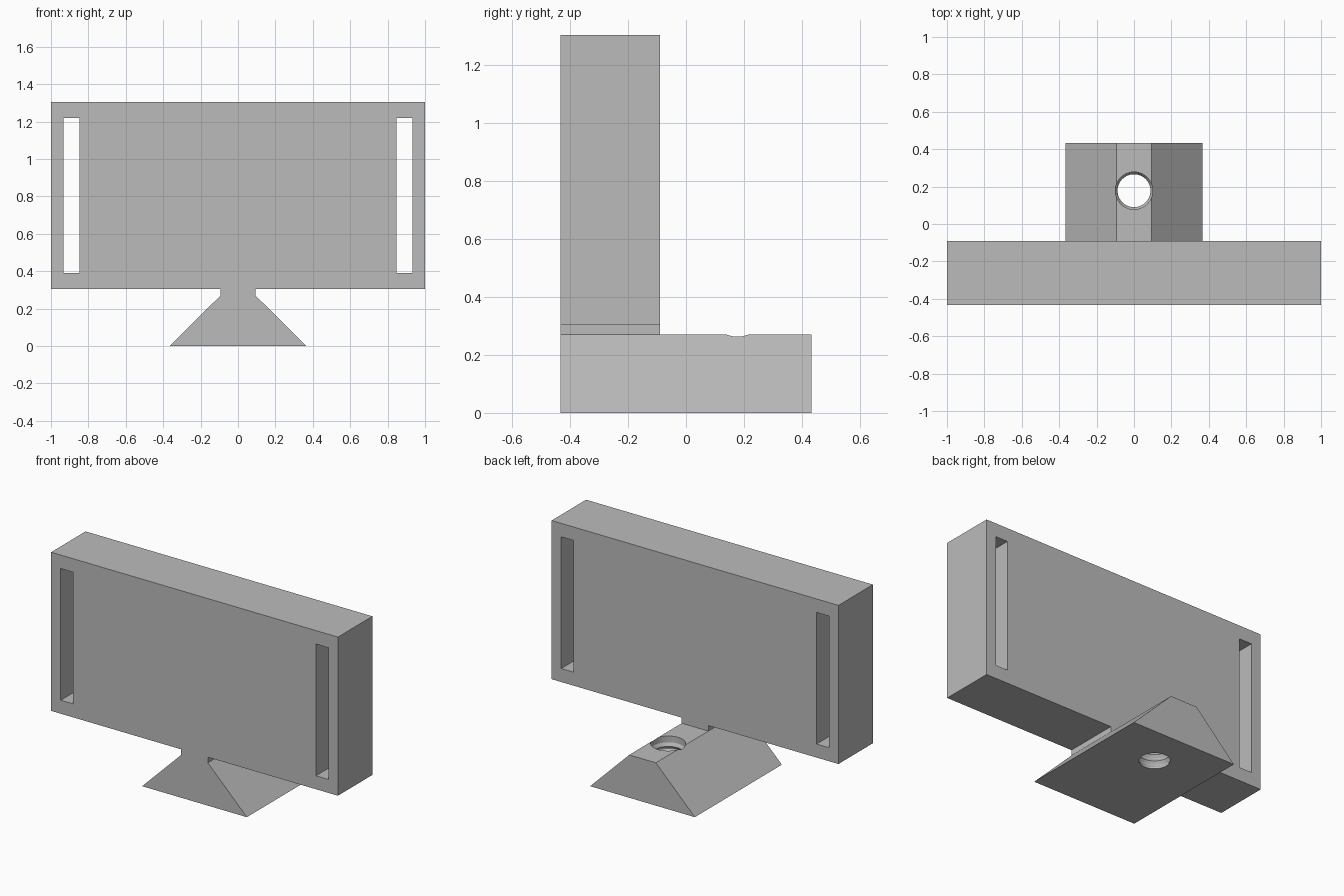
import bpy, bmesh, math

cube = bpy.data.objects.get("Cube")
if cube:
    bpy.data.objects.remove(cube, do_unlink=True)

FRONT, PANEL_BACK, BACK = -0.433, -0.09, 0.433
BASE_TOP, PANEL_LOW, PANEL_TOP = 0.27, 0.305, 1.305
BASE_HALF, NECK_HALF = 0.365, 0.093

grey = bpy.data.materials.new("light_grey")
grey.use_nodes = True
colour = (0.5, 0.5, 0.5, 1)
grey.diffuse_color = colour
grey.node_tree.nodes["Principled BSDF"].inputs["Base Color"].default_value = colour


def finish(bm, name):
    bmesh.ops.recalc_face_normals(bm, faces=bm.faces)
    mesh = bpy.data.meshes.new(name)
    bm.to_mesh(mesh)
    bm.free()
    mesh.materials.append(grey)
    obj = bpy.data.objects.new(name, mesh)
    bpy.context.collection.objects.link(obj)
    return obj


def extrude_profile(name, half, y0, y1):
    """Mirror a right-hand x-z outline and extrude it along y."""
    outline = half + [(-x, z) for x, z in reversed(half)]
    bm = bmesh.new()
    face = bm.faces.new([bm.verts.new((x, y0, z)) for x, z in outline])
    new = bmesh.ops.extrude_face_region(bm, geom=[face])["geom"]
    bmesh.ops.translate(bm, vec=(0, y1 - y0, 0),
                        verts=[v for v in new if isinstance(v, bmesh.types.BMVert)])
    return finish(bm, name)


def box(name, x0, x1, y0, y1, z0, z1):
    bm = bmesh.new()
    bmesh.ops.create_cube(bm, size=1)
    for v in bm.verts:
        v.co = (x1 if v.co.x > 0 else x0, y1 if v.co.y > 0 else y0, z1 if v.co.z > 0 else z0)
    return finish(bm, name)


def lathe(name, profile, y, sides=64):
    """Closed turned solid from a radius-height profile."""
    bm = bmesh.new()
    rings = [[bm.verts.new((r * math.cos(a), y + r * math.sin(a), z))
              for a in (math.tau * i / sides for i in range(sides))] for r, z in profile]
    for low, high in zip(rings, rings[1:]):
        for i in range(sides):
            j = (i + 1) % sides
            bm.faces.new((low[i], low[j], high[j], high[i]))
    bm.faces.new(rings[0])
    bm.faces.new(rings[-1])
    return finish(bm, name)


def combine(target, tool, operation):
    mod = target.modifiers.new(operation, 'BOOLEAN')
    mod.operation, mod.solver, mod.object = operation, 'EXACT', tool
    graph = bpy.context.evaluated_depsgraph_get()
    result = bpy.data.meshes.new_from_object(target.evaluated_get(graph))
    target.modifiers.clear()
    target.data = result
    bpy.data.objects.remove(tool, do_unlink=True)


# Upright panel, neck and the front part of the foot share one outline
foot = [(BASE_HALF, 0), (NECK_HALF, BASE_TOP)]
body = extrude_profile("panel_with_dovetail_foot",
                       foot + [(NECK_HALF, PANEL_LOW), (1, PANEL_LOW), (1, PANEL_TOP)],
                       FRONT, PANEL_BACK)

# Foot continues behind the panel
combine(body, extrude_profile("foot_tail", foot, PANEL_BACK, BACK), 'UNION')

# Tall strap slots near both ends
for side in (-1, 1):
    x0, x1 = sorted((side * 0.847, side * 0.933))
    combine(body, box("slot_cutter", x0, x1, -0.6, 0.1, 0.39, 1.22), 'DIFFERENCE')

# Screw hole: ridged below, plain and wider above
MINOR, MAJOR, PITCH = 0.088, 0.1, 0.04
profile = [(MINOR, -0.05), (MINOR, 0.01)]
for turn in range(5):
    z = 0.01 + turn * PITCH
    profile += [(MAJOR, z + 0.45 * PITCH), (MAJOR, z + 0.55 * PITCH), (MINOR, z + PITCH)]
profile += [(MAJOR, 0.23), (MAJOR, 0.35)]
combine(body, lathe("screw_cutter", profile, 0.178), 'DIFFERENCE')
